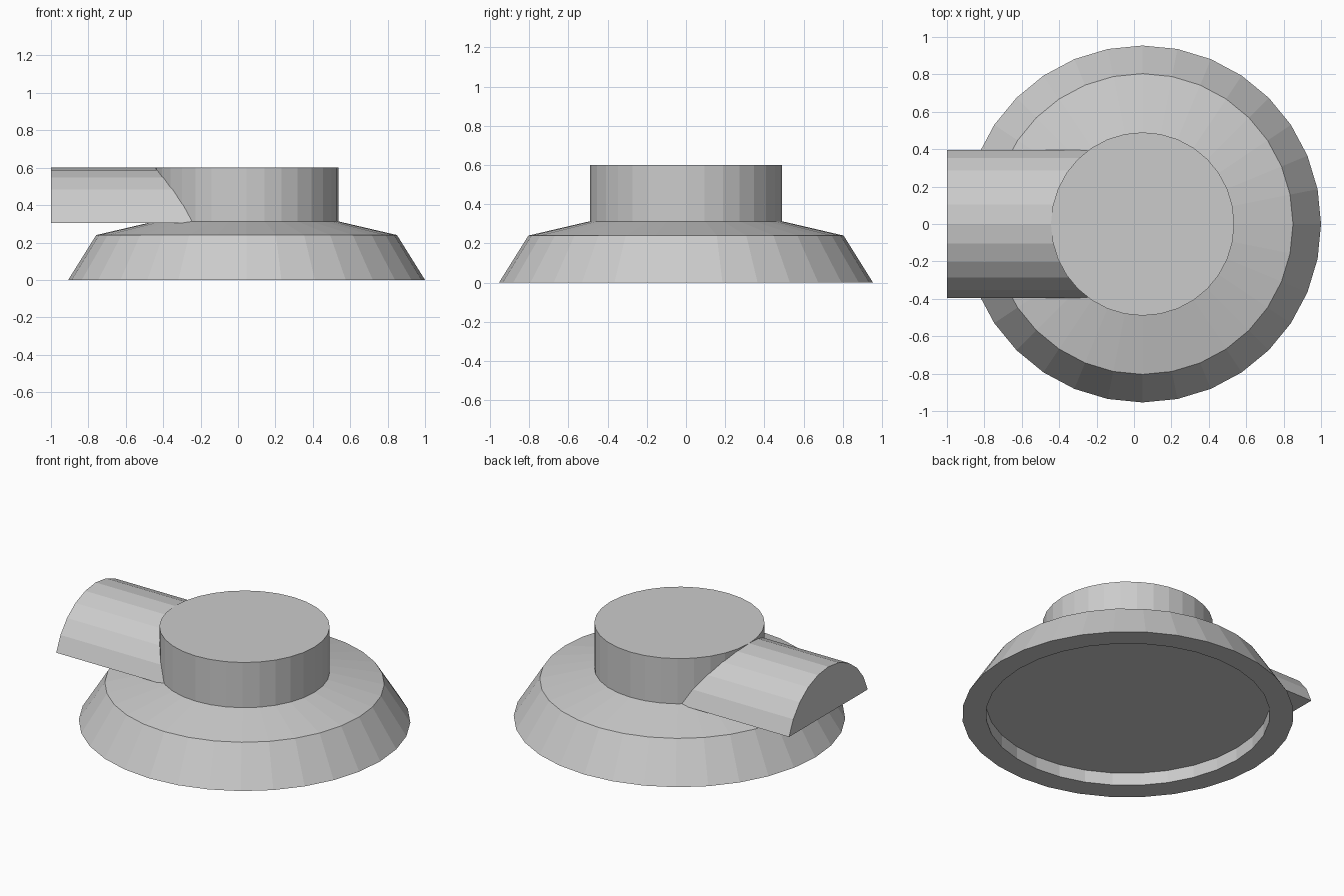
import bpy, bmesh, math

if "Cube" in bpy.data.objects:
    bpy.data.objects.remove(bpy.data.objects["Cube"])

SIDES = 32
CX = 0.046


def finish(name, bm):
    bmesh.ops.recalc_face_normals(bm, faces=bm.faces)
    mesh = bpy.data.meshes.new(name)
    bm.to_mesh(mesh)
    bm.free()
    obj = bpy.data.objects.new(name, mesh)
    bpy.context.collection.objects.link(obj)
    return obj


def lathe(name, profile):
    """Revolve (radius, z) points about the upright axis and cap both ends."""
    bm = bmesh.new()
    rings = []
    for r, z in profile:
        angles = [2 * math.pi * i / SIDES for i in range(SIDES)]
        rings.append([bm.verts.new((CX + r * math.cos(a), r * math.sin(a), z)) for a in angles])
    for low, high in zip(rings, rings[1:]):
        for i in range(SIDES):
            j = (i + 1) % SIDES
            bm.faces.new((low[i], low[j], high[j], high[i]))
    bm.faces.new(rings[0])
    bm.faces.new(rings[-1])
    return finish(name, bm)


# Stepped round body, from the recessed underside out and up to the flat top
lathe("round_body", [(0.817, 0.08), (0.817, 0.0), (0.954, 0.0),
                     (0.804, 0.24), (0.49, 0.313), (0.49, 0.6)])

# Side barrel: arched section with a flat underside, running into the body
half_width, bottom, top = 0.395, 0.305, 0.6
rise = top - bottom
radius = (half_width ** 2 + rise ** 2) / (2 * rise)
half_angle = math.asin(half_width / radius)
steps = 10
bm = bmesh.new()
section = []
for i in range(steps + 1):
    a = half_angle * (2 * i / steps - 1)
    section.append(bm.verts.new((-1.0, radius * math.sin(a), top - radius + radius * math.cos(a))))
cap = bm.faces.new(section)
result = bmesh.ops.extrude_face_region(bm, geom=[cap], use_keep_orig=True)
moved = [v for v in result["geom"] if isinstance(v, bmesh.types.BMVert)]
bmesh.ops.translate(bm, verts=moved, vec=(0.8, 0, 0))
finish("side_barrel", bm)
